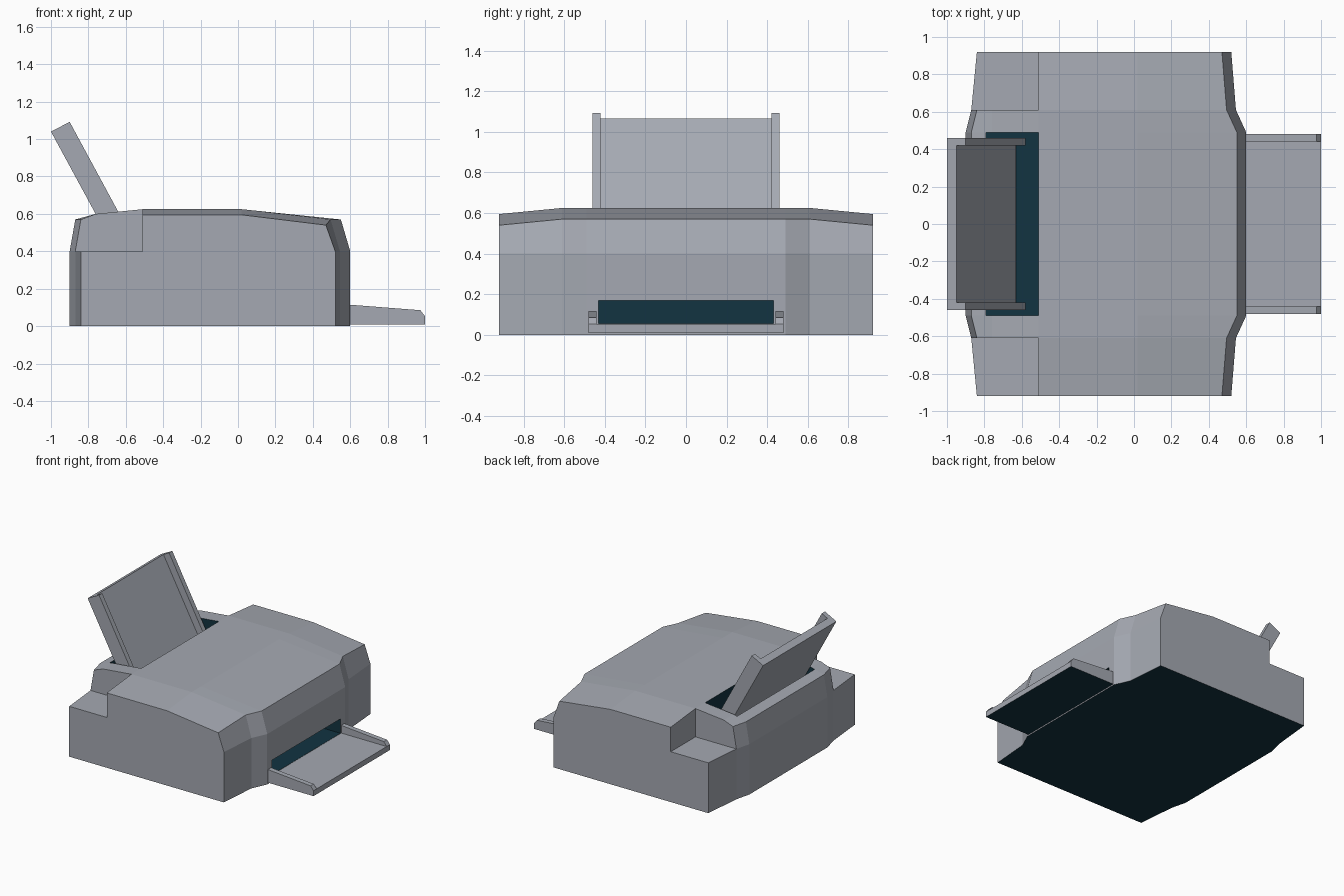
import bpy, bmesh

if "Cube" in bpy.data.objects:
    bpy.data.objects.remove(bpy.data.objects["Cube"])


def material(name, rgb):
    m = bpy.data.materials.new(name)
    m.diffuse_color = (*rgb, 1)
    m.use_nodes = True
    m.node_tree.nodes["Principled BSDF"].inputs["Base Color"].default_value = m.diffuse_color
    return m


GREY = material("casing grey", (0.376, 0.397, 0.445))
DARK = material("dark recess", (0.006, 0.033, 0.053))


def loft(name, rings):
    """Closed solid through matching rings of 3D points."""
    bm = bmesh.new()
    vs = [[bm.verts.new(p) for p in r] for r in rings]
    n = len(vs[0])
    for a, b in zip(vs, vs[1:]):
        for i in range(n):
            j = (i + 1) % n
            bm.faces.new((a[i], a[j], b[j], b[i]))
    bm.faces.new(vs[0][::-1])
    bm.faces.new(vs[-1])
    bmesh.ops.recalc_face_normals(bm, faces=bm.faces[:])
    me = bpy.data.meshes.new(name)
    bm.to_mesh(me)
    bm.free()
    ob = bpy.data.objects.new(name, me)
    bpy.context.collection.objects.link(ob)
    me.materials.append(GREY)
    me.materials.append(DARK)
    return ob


def prism(name, profile, y0, y1):
    return loft(name, [[(x, y, z) for x, z in profile] for y in (y0, y1)])


def box(name, lo, hi):
    prof = [(lo[0], lo[2]), (hi[0], lo[2]), (hi[0], hi[2]), (lo[0], hi[2])]
    return prism(name, prof, lo[1], hi[1])


def dark_underside(ob):
    for f in ob.data.polygons:
        if f.normal.z < -0.9 and f.center.z < 0.02:
            f.material_index = 1


# Body: side profile lofted across the width, narrowing towards both ends
def body_ring(y, back, front, drop):
    prof = [(back, 0), (back, 0.4), (back + 0.03, 0.57 - drop),
            (-0.76, 0.6 - drop), (-0.51, 0.625 - drop), (0.02, 0.625 - drop),
            (front - 0.05, 0.57 - drop), (front, 0.4), (front, 0)]
    return [(x, y, z) for x, z in prof]


half = [(0.92, -0.84, 0.52, 0.03), (0.61, -0.87, 0.545, 0), (0.49, -0.9, 0.6, 0)]
stations = [(-y, b, f, d) for y, b, f, d in half] + half[::-1]
body = loft("printer_body", [body_ring(*s) for s in stations])

# Cutters: rear corner notches, paper feed slot, output slot
feed = ((-0.79, -0.488, 0.45), (-0.51, 0.488, 0.8))
output = ((0.3, -0.43, 0.055), (0.8, 0.43, 0.17))
cuts = [((-1.1, 0.61, 0.4), (-0.51, 1.1, 0.9)),
        ((-1.1, -1.1, 0.4), (-0.51, -0.61, 0.9)), feed, output]
for lo, hi in cuts:
    cutter = box("cutter", lo, hi)
    cutter.hide_render = True
    mod = body.modifiers.new("cut", "BOOLEAN")
    mod.operation = "DIFFERENCE"
    mod.solver = "EXACT"
    mod.object = cutter
    bpy.context.view_layer.objects.active = body
    bpy.ops.object.modifier_apply(modifier=mod.name)
    bpy.data.objects.remove(cutter)

# Slot walls and the underside are dark
e = 0.002
for f in body.data.polygons:
    f.material_index = 0
    for lo, hi in (feed, output):
        if all(lo[k] - e <= body.data.vertices[i].co[k] <= hi[k] + e
               for i in f.vertices for k in range(3)):
            f.material_index = 1
dark_underside(body)

# Paper feed support: sloping panel between two rails
prism("feed_panel", [(-1, 1.04), (-0.95, 1.066), (-0.63, 0.475), (-0.68, 0.45)],
      -0.42, 0.42)
for side, y in (("left", -0.46), ("right", 0.42)):
    prism("feed_rail_" + side,
          [(-1, 1.04), (-0.9, 1.092), (-0.58, 0.5), (-0.68, 0.45)], y, y + 0.04)

# Output tray: flat floor with a raised rail on each side
floor = box("output_tray_floor", (0.59, -0.44, 0.01), (1, 0.44, 0.053))
dark_underside(floor)
for side, y in (("left", -0.48), ("right", 0.44)):
    rail = prism("output_tray_rail_" + side,
                 [(0.59, 0.01), (1, 0.01), (1, 0.053), (0.975, 0.085), (0.59, 0.115)],
                 y, y + 0.04)
    dark_underside(rail)
